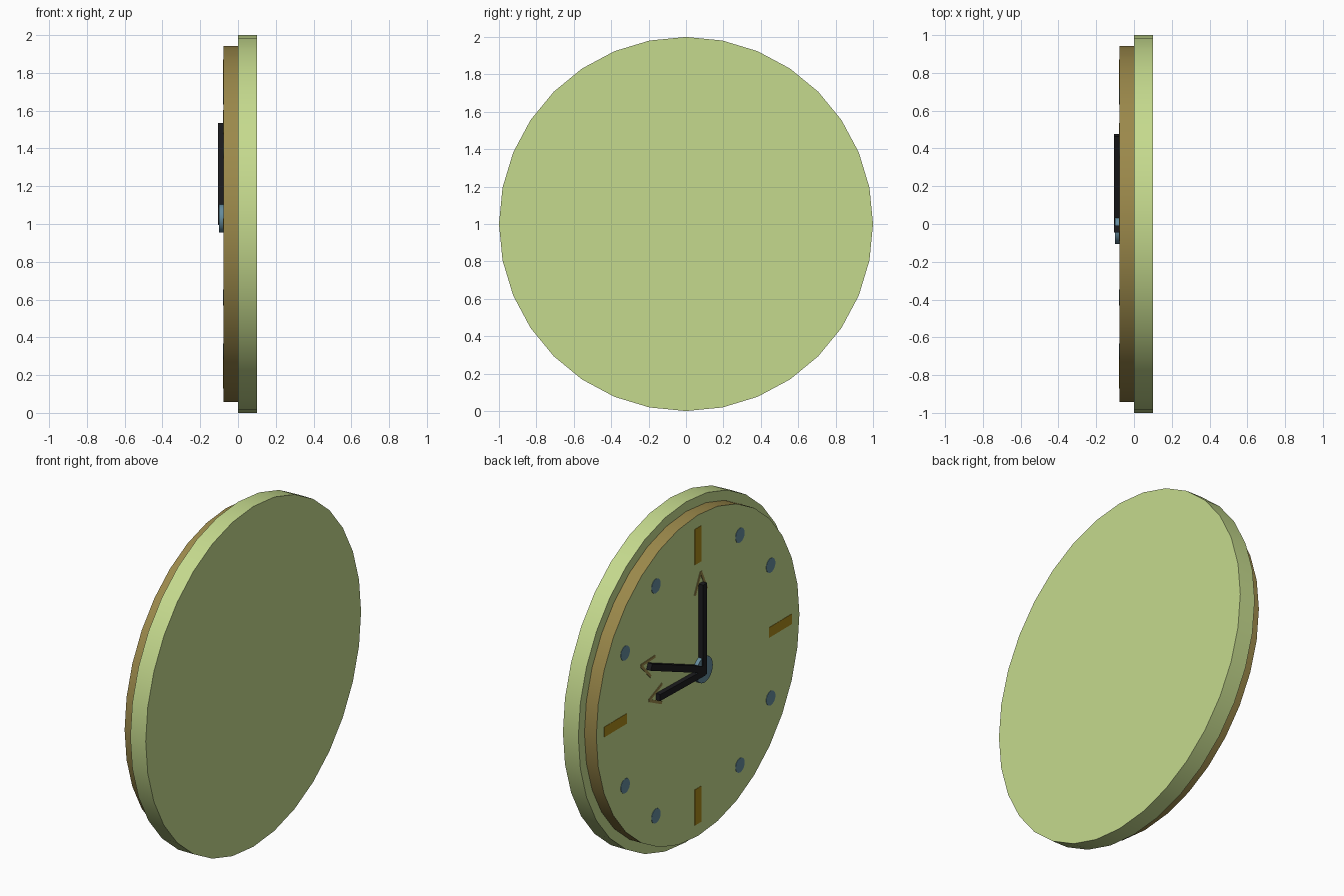
import bpy, bmesh, math
from mathutils import Matrix, Vector

if "Cube" in bpy.data.objects:
    bpy.data.objects.remove(bpy.data.objects["Cube"])


def material(name, rgb):
    m = bpy.data.materials.new(name)
    m.diffuse_color = (*rgb, 1)
    m.use_nodes = True
    m.node_tree.nodes["Principled BSDF"].inputs["Base Color"].default_value = m.diffuse_color
    return m


GREEN = material("pale_green", (0.56, 0.70, 0.27))
BROWN = material("olive_brown", (0.33, 0.25, 0.07))
BLUE = material("slate_blue", (0.13, 0.26, 0.34))
BLACK = material("black", (0.012, 0.012, 0.014))
GOLD = material("gold", (0.40, 0.25, 0.01))
FACE_X = -0.077


def finish(name, bm, *mats):
    bmesh.ops.recalc_face_normals(bm, faces=bm.faces)
    me = bpy.data.meshes.new(name)
    bm.to_mesh(me)
    bm.free()
    for m in mats:
        me.materials.append(m)
    ob = bpy.data.objects.new(name, me)
    bpy.context.collection.objects.link(ob)
    return ob


def disc(name, y, z, radius, x0, x1, sides, *mats):
    """Cylinder along x; a second material colours the -x cap."""
    bm = bmesh.new()
    mat = Matrix.Translation(((x0 + x1) / 2, y, z)) @ Matrix.Rotation(math.pi / 2, 4, 'Y')
    bmesh.ops.create_cone(bm, cap_ends=True, segments=sides, radius1=radius,
                          radius2=radius, depth=x1 - x0, matrix=mat)
    if len(mats) > 1:
        min(bm.faces, key=lambda f: f.calc_center_median().x).material_index = 1
    ob = finish(name, bm, *mats)
    bpy.ops.object.select_all(action='DESELECT')
    ob.select_set(True)
    bpy.context.view_layer.objects.active = ob
    bpy.ops.object.shade_smooth_by_angle(angle=math.radians(30))


def add_bar(bm, a, b, width, x0, x1):
    """Box between two (y, z) points on the dial."""
    a, b = Vector(a), Vector(b)
    d = (b - a).normalized()
    mid = (a + b) / 2
    mat = (Matrix.Translation(((x0 + x1) / 2, mid.x, mid.y))
           @ Matrix.Rotation(math.atan2(d.y, d.x), 4, 'X')
           @ Matrix.Diagonal((x1 - x0, (b - a).length, width, 1)))
    bmesh.ops.create_cube(bm, size=1, matrix=mat)


# Case and raised dial
disc("clock_case", 0, 1, 1.0, 0.0, 0.1, 32, GREEN)
disc("clock_dial", 0, 1, 0.943, FACE_X, 0.005, 32, BROWN, GREEN)

# Hour marks: plain bars on the quarters, dots between
for h in range(12):
    t = math.radians(30 * h)
    out = Vector((-math.sin(t), math.cos(t)))
    c = Vector((0, 1))
    if h % 3 == 0:
        bm = bmesh.new()
        add_bar(bm, c + out * 0.66, c + out * 0.87, 0.06, FACE_X - 0.002, FACE_X + 0.01)
        finish("quarter_mark", bm, GOLD)
    else:
        p = c + out * 0.78
        disc("hour_dot", p.x, p.y, 0.042, FACE_X - 0.002, FACE_X + 0.01, 32, BLUE)

# Centre hub
disc("hub", -0.03, 1.03, 0.076, -0.1, -0.07, 32, BLUE)

# Hands with flat chevron tips lying on the dial
for name, base, tip in (("long_hand", (-0.027, 1.0), (-0.027, 1.535)),
                        ("middle_hand", (-0.03, 1.03), (0.47, 1.235)),
                        ("short_hand", (-0.03, 1.015), (0.39, 1.025))):
    bm = bmesh.new()
    add_bar(bm, base, tip, 0.038, -0.105, FACE_X + 0.005)
    finish(name, bm, BLACK)
    b, t = Vector(base), Vector(tip)
    d = (t - b).normalized()
    n = Vector((-d.y, d.x))
    apex = t + d * 0.065
    bm = bmesh.new()
    for s in (-1, 1):
        add_bar(bm, apex, apex - d * 0.12 + n * s * 0.055, 0.016,
                FACE_X - 0.003, FACE_X + 0.005)
    finish(name + "_arrow", bm, BROWN)
